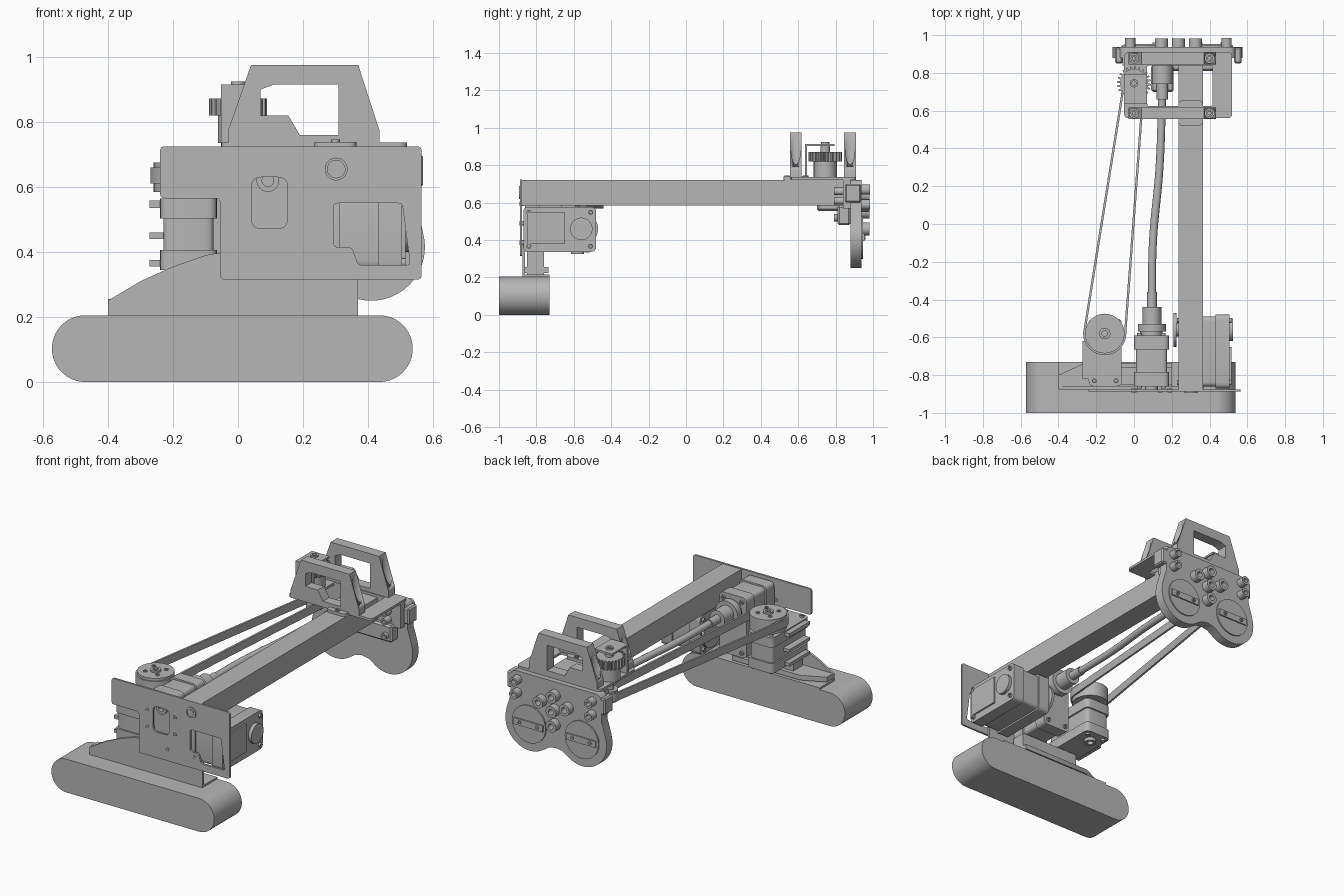
import bpy, bmesh, math
from mathutils import Matrix, Vector

old = bpy.data.objects.get("Cube")
if old:
    bpy.data.objects.remove(old, do_unlink=True)

# One plain grey for the whole machine
grey = bpy.data.materials.new("plain grey")
grey.use_nodes = True
colour = (.47, .47, .47, 1)
grey.diffuse_color = colour
for node in grey.node_tree.nodes:
    if node.type == 'BSDF_PRINCIPLED':
        node.inputs["Base Color"].default_value = colour

# Columns send profile (u, v, depth) to world space
FRAMES = {
    'X': Matrix(((0, 0, 1), (1, 0, 0), (0, 1, 0))),
    'Y': Matrix(((1, 0, 0), (0, 0, -1), (0, 1, 0))),
    'Z': Matrix.Identity(3),
}


def finish(name, mesh):
    mesh.materials.clear()
    mesh.materials.append(grey)
    mesh.shade_smooth()
    mesh.set_sharp_from_angle(angle=math.radians(32))
    obj = bpy.data.objects.new(name, mesh)
    bpy.context.collection.objects.link(obj)
    return obj


def evaluated_mesh(obj):
    graph = bpy.context.evaluated_depsgraph_get()
    graph.update()
    return bpy.data.meshes.new_from_object(obj.evaluated_get(graph))


def prism(name, loops, axis, start, end):
    """Extrude an outline (first loop) with holes (other loops) along an axis."""
    curve = bpy.data.curves.new(name + " profile", 'CURVE')
    curve.dimensions = '2D'
    curve.fill_mode = 'BOTH'
    curve.extrude = abs(end - start) / 2
    for loop in loops:
        spline = curve.splines.new('POLY')
        spline.points.add(len(loop) - 1)
        for point, (u, v) in zip(spline.points, loop):
            point.co = (u, v, 0, 1)
        spline.use_cyclic_u = True
    helper = bpy.data.objects.new(name + " profile", curve)
    bpy.context.collection.objects.link(helper)
    mesh = evaluated_mesh(helper)
    bpy.data.objects.remove(helper, do_unlink=True)
    middle = Vector([(start + end) / 2 if a == axis else 0 for a in "XYZ"])
    mesh.transform(Matrix.Translation(middle) @ FRAMES[axis].to_4x4())
    bm = bmesh.new()
    bm.from_mesh(mesh)
    bmesh.ops.remove_doubles(bm, verts=bm.verts, dist=1e-5)
    bmesh.ops.recalc_face_normals(bm, faces=bm.faces)
    bm.to_mesh(mesh)
    bm.free()
    return finish(name, mesh)


def arc(u, v, radius, first=0, last=360, steps=32):
    full = last - first == 360
    count = steps if full else steps + 1
    angles = [math.radians(first + (last - first) * i / steps) for i in range(count)]
    return [(u + radius * math.cos(a), v + radius * math.sin(a)) for a in angles]


def fillet(points, radius):
    """Round every corner of a polygon."""
    result = []
    for i, point in enumerate(points):
        p = Vector(point)
        a, b = Vector(points[i - 1]) - p, Vector(points[(i + 1) % len(points)]) - p
        a, b = p + a.normalized() * radius, p + b.normalized() * radius
        for t in (0, .25, .5, .75, 1):
            result.append(tuple(a * (1 - t) ** 2 + p * (2 * t * (1 - t)) + b * t * t))
    return result


def rect(left, right, low, high, radius=.01):
    return fillet([(left, low), (right, low), (right, high), (left, high)], radius)


def disc(name, u, v, radius, axis, start, end, bore=0):
    loops = [arc(u, v, radius)] + ([arc(u, v, bore)] if bore else [])
    return prism(name, loops, axis, start, end)


def box(name, xs, ys, zs, bevel=0):
    bm = bmesh.new()
    bmesh.ops.create_cube(bm, size=1)
    for v in bm.verts:
        v.co = [s[0] + (c + .5) * (s[1] - s[0]) for c, s in zip(v.co, (xs, ys, zs))]
    if bevel:
        bmesh.ops.bevel(bm, geom=bm.edges[:], offset=bevel, segments=1, affect='EDGES')
    mesh = bpy.data.meshes.new(name)
    bm.to_mesh(mesh)
    bm.free()
    return finish(name, mesh)


def screws(name, spots, radius, axis, start, end):
    for u, v in spots:
        disc(name, u, v, radius, axis, start, end, radius * .5)


def servo(name, us, vs, axis, depth, shaft):
    """Motor case in three layers with corner screws and an output horn."""
    (u0, u1), (v0, v1), (d0, d1) = us, vs, depth
    step = (d1 - d0) * .28
    outline = [rect(u0, u1, v0, v1, .03)]
    prism(name + "_lower_cap", outline, axis, d0, d0 + step)
    prism(name + "_core", [rect(u0 + .01, u1 - .01, v0 + .01, v1 - .01, .025)], axis, d0 + step, d1 - step)
    prism(name + "_upper_cap", outline, axis, d1 - step, d1)
    corners = [(u, v) for u in (u0 + .03, u1 - .03) for v in (v0 + .03, v1 - .03)]
    screws(name + "_screw", corners, .013, axis, d0 - .012, d1 + .012)
    disc(name + "_bearing", *shaft, .035, axis, d0 - .02, d0, .018)
    disc(name + "_collar", *shaft, .06, axis, d1, d1 + .02)


# Foot and its bracket
prism("foot", [arc(-.47, .1025, .1025, 90, 270) + arc(.435, .1025, .1025, -90, 90)], 'Y', -1, -.73)
prism("foot_bracket", [[(-.4, .205), (.37, .205), (.37, .36), (.2, .4), (-.04, .4), (-.1, .39),
                        (-.2, .355), (-.3, .31), (-.4, .25)]], 'Y', -.875, -.86)
box("foot_flange", (-.4, .37), (-.86, -.73), (.205, .216))
prism("foot_shelf", [[(-.4, -.86), (.2, -.86), (.2, -.735), (-.26, -.735), (-.4, -.8)]], 'Z', .225, .255)
box("shelf_post", (-.2, .2), (-.85, -.76), (.21, .34))

# Main beam and front plate
box("beam", (.235, .365), (-.88, .84), (.585, .722))
outline = fillet([(-.055, .315), (.565, .315), (.565, .725), (-.24, .725), (-.24, .565), (-.055, .565)], .015)
slot = rect(.042, .152, .472, .63, .03)
window = fillet([(.295, .415), (.35, .415), (.37, .36), (.53, .36), (.505, .55), (.295, .55)], .012)
prism("front_plate", [outline, slot, window], 'Y', -.888, -.876)
disc("beam_end_cap", .302, .655, .035, 'Y', -.894, -.88, .027)
disc("beam_end_screw", .302, .655, .018, 'Y', -.892, -.88)
screws("plate_screw", [(0, .595), (.19, .595), (0, .49), (.19, .49), (.14, .385), (.325, .385)],
       .012, 'Y', -.891, -.87)

# Three motors
servo("side_motor", (-.87, -.48), (.337, .578), 'X', (.24, .505), (-.56, .46))
disc("side_motor_horn", -.56, .46, .09, 'X', .208, .225)
box("side_motor_cover", (.505, .515), (-.85, -.65), (.38, .55))
servo("shaft_motor", (0, .185), (.34, .712), 'Y', (-.86, -.59), (.092, .62))
servo("belt_motor", (-.24, -.065), (-.86, -.5), 'Z', (.345, .565), (-.155, -.58))
for low, high in ((.355, .375), (.44, .46), (.535, .558)):
    box("motor_lug", (-.272, -.2), (-.82, -.62), (low, high))

# Flexible drive shaft
for radius, start, end in ((.075, -.57, -.53), (.05, -.53, -.44), (.026, -.44, -.36),
                           (.03, .66, .74), (.055, .74, .84)):
    disc("shaft_sleeve", .095 if start < 0 else .15, .62, radius, 'Y', start, end)
path = bpy.data.curves.new("drive_shaft", 'CURVE')
path.dimensions = '3D'
path.bevel_depth = .021
path.bevel_resolution = 5
spline = path.splines.new('BEZIER')
stops = [(.095, -.44), (.1, -.1), (.135, .3), (.15, .7)]
spline.bezier_points.add(len(stops) - 1)
for point, (x, y) in zip(spline.bezier_points, stops):
    point.co = (x, y, .62)
    point.handle_left_type = point.handle_right_type = 'AUTO'
helper = bpy.data.objects.new("drive_shaft_path", path)
bpy.context.collection.objects.link(helper)
finish("drive_shaft", evaluated_mesh(helper))
bpy.data.objects.remove(helper, do_unlink=True)

# Belt wheels and belt
big, small = Vector((-.155, -.58)), Vector((0, .745))
disc("belt_wheel", *big, .105, 'Z', .585, .675)
disc("belt_wheel_hub", *big, .03, 'Z', .675, .685, .015)
screws("belt_wheel_screw", [(big.x + .06 * a, big.y + .06 * b) for a, b in ((.7, .7), (-.7, .7), (.7, -.7), (-.7, -.7))],
       .012, 'Z', .675, .68)
disc("small_wheel", *small, .048, 'Z', .6, .67)


def belt_loop(big_radius, small_radius):
    span = small - big
    heading = math.degrees(math.atan2(span.y, span.x))
    spread = math.degrees(math.acos((big_radius - small_radius) / span.length))
    return (arc(*big, big_radius, heading + spread, heading + 360 - spread)
            + arc(*small, small_radius, heading - spread, heading + spread))


prism("belt", [belt_loop(.114, .058), belt_loop(.102, .046)], 'Z', .61, .66)

# Toothed gear under its small bridge
teeth = []
for i in range(24):
    for offset, radius in ((0, .074), (.4, .074), (.55, .09), (.85, .09)):
        teeth += arc(*small, radius, (i + offset) * 15, (i + offset) * 15 + 1, 1)[:1]
prism("gear", [teeth], 'Z', .82, .872)
disc("gear_hub", *small, .062, 'Z', .735, .82)
disc("gear_axle", *small, .025, 'Z', .66, .9)
disc("gear_axle_nut", *small, .022, 'Z', .9, .925, .012)
box("gear_bridge_top", (-.052, .068), (.635, .795), (.903, .915))
box("gear_bridge_leg", (-.052, .068), (.635, .647), (.73, .91))

# Top frame that carries the handles
frame = [(-.052, .56), (.52, .56), (.52, .91), (-.052, .91)]
prism("top_frame", [fillet(frame, .025), rect(.07, .415, .625, .84, .01)], 'Z', .722, .737)
prism("beam_pad", [rect(.235, .365, .52, .655, .025)], 'Z', .722, .739)
screws("beam_pad_screw", [(.3, .54), (.3, .64)], .014, 'Z', .739, .746)

# Pair of handles with bored screw wells
wells = []
handle = [(-.03, .735), (.435, .735), (.435, .775), (.37, .975), (.04, .975), (-.03, .775)]
grip = [(.07, .82), (.07, .9), (.11, .915), (.31, .915), (.31, .76), (.19, .76), (.155, .82)]
for name, y0, y1 in (("front_handle", .556, .618), ("rear_handle", .845, .91)):
    solid = prism(name, [handle, grip], 'Y', y0, y1)
    middle = (y0 + y1) / 2
    for x in (0, .4):
        cutter = disc("well_cutter", x, middle, .025, 'Z', .755, 1.1)
        cutter.hide_render = True
        modifier = solid.modifiers.new("well", 'BOOLEAN')
        modifier.object, modifier.solver = cutter, 'EXACT'
        wells.append(cutter)
        disc("handle_screw", x, middle, .018, 'Z', .75, .775, .009)
    solid.data = evaluated_mesh(solid)
    solid.modifiers.clear()
for cutter in wells:
    bpy.data.objects.remove(cutter, do_unlink=True)

# Lobed rear plate
lobes = ((.05, .415), (.41, .415))
outline = ([(-.08, .56), (-.105, .48)] + arc(*lobes[0], .165, 170, 300, 24) + [(.185, .306), (.23, .315), (.275, .306)]
           + arc(*lobes[1], .165, -120, 10, 24) + [(.565, .48), (.54, .56)]
           + arc(.5, .68, .04, 0, 90, 6) + arc(-.04, .68, .04, 90, 180, 6))
prism("rear_plate", [outline], 'Y', .88, .938)
for x, z in lobes:
    disc("rear_round_cover", x, z, .115, 'Y', .938, .946)
    box("cover_rib", (x - .1, x + .1), (.946, .954), (z - .02, z + .02))
    screws("cover_screw", [(x - .06, z), (x + .06, z)], .012, 'Y', .95, .96)
screws("rear_boss", [(.235, .55), (.145, .585), (.325, .585), (.235, .64), (.235, .46)],
       .035, 'Y', .938, .982)
screws("rear_corner_bolt", [(x, z) for x in (-.02, .49) for z in (.59, .67)], .027, 'Y', .938, .985)

# Brackets joining the beam to the rear plate
box("rear_bracket", (-.06, .52), (.84, .88), (.57, .722))
for x in (-.1, .53):
    box("rear_side_tab", (x, x + .04), (.85, .935), (.6, .7), .008)
box("rear_lower_block", (.16, .48), (.81, .88), (.48, .585), .01)
box("shaft_clamp", (.09, .21), (.7, .84), (.555, .6), .01)
screws("bracket_bolt", [(.44, .66), (.44, .61), (.44, .52)], .02, 'Y', .79, .85)
